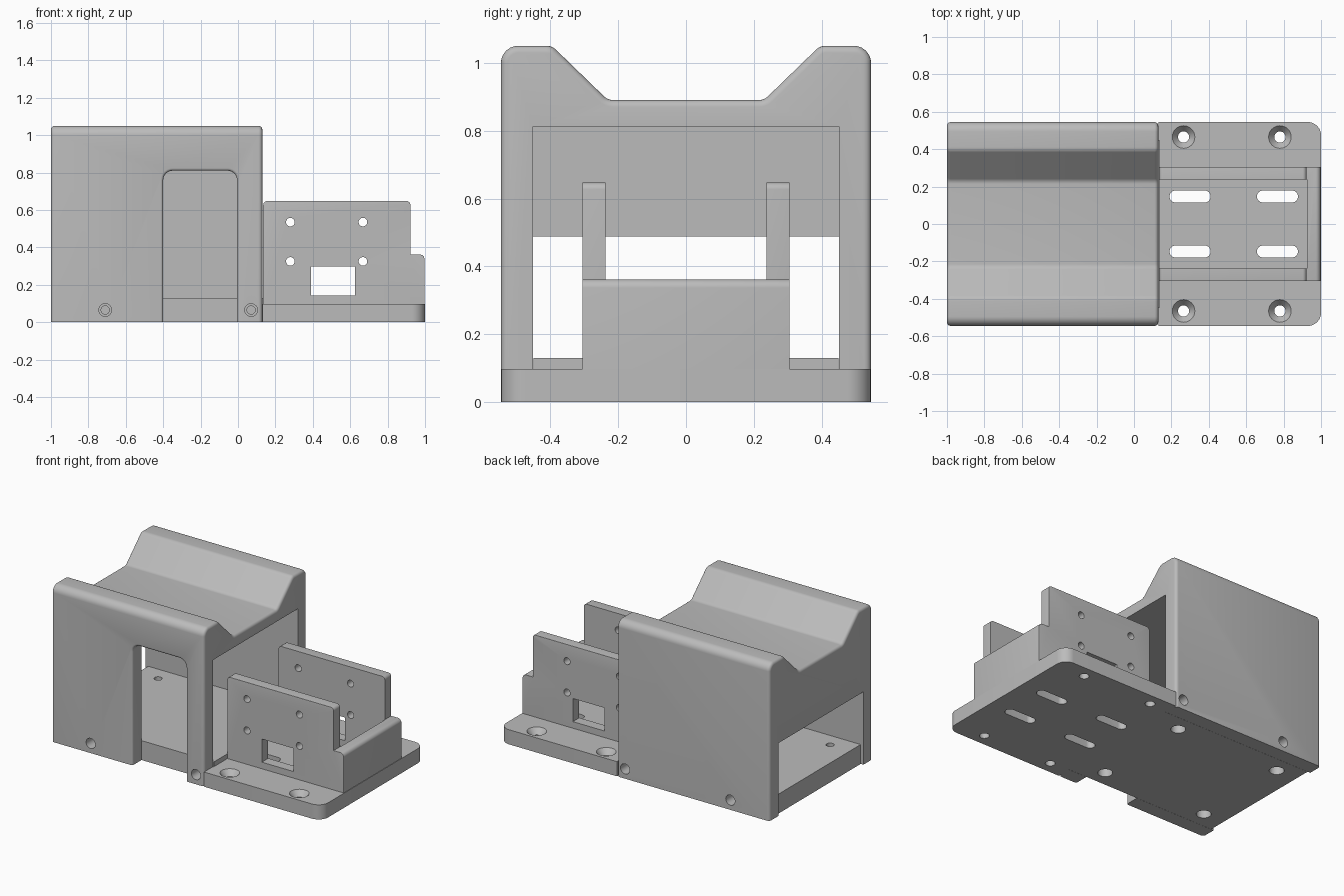
import bpy, bmesh, math
from mathutils import Vector

cube = bpy.data.objects.get("Cube")
if cube:
    bpy.data.objects.remove(cube, do_unlink=True)

grey = bpy.data.materials.new("plain grey")
grey.use_nodes = True
COLOUR = (0.5, 0.5, 0.5, 1)
grey.diffuse_color = COLOUR
grey.node_tree.nodes["Principled BSDF"].inputs["Base Color"].default_value = COLOUR


def rounded(corners, steps=6):
    """Outline from (u, v) or (u, v, radius) corners."""
    out = []
    n = len(corners)
    for i, c in enumerate(corners):
        p = Vector(c[:2])
        if len(c) < 3:
            out.append(p)
            continue
        d1 = (Vector(corners[i - 1][:2]) - p).normalized()
        d2 = (Vector(corners[(i + 1) % n][:2]) - p).normalized()
        half, r = d1.angle(d2) / 2, c[2]
        centre = p + (d1 + d2).normalized() * r / math.sin(half)
        a = p + d1 * r / math.tan(half) - centre
        b = p + d2 * r / math.tan(half) - centre
        out += [centre + a.lerp(b, k / steps).normalized() * r for k in range(steps + 1)]
    return out


def circle(u, v, r, n=32):
    return [(u + r * math.cos(2 * math.pi * k / n), v + r * math.sin(2 * math.pi * k / n))
            for k in range(n)]


def rect(u0, u1, v0, v1):
    return [(u0, v0), (u1, v0), (u1, v1), (u0, v1)]


def loft(name, axis, start, end, outline, outline2=None):
    """Solid between two matching outlines placed along an axis."""
    place = {"X": lambda u, v, w: (w, u, v),
             "Y": lambda u, v, w: (u, w, v),
             "Z": lambda u, v, w: (u, v, w)}[axis]
    bm = bmesh.new()
    a = [bm.verts.new(place(u, v, start)) for u, v in outline]
    b = [bm.verts.new(place(u, v, end)) for u, v in (outline2 or outline)]
    bm.faces.new(a)
    bm.faces.new(b)
    for i in range(len(a)):
        j = (i + 1) % len(a)
        bm.faces.new((a[i], a[j], b[j], b[i]))
    bmesh.ops.recalc_face_normals(bm, faces=bm.faces[:])
    mesh = bpy.data.meshes.new(name)
    bm.to_mesh(mesh)
    bm.free()
    mesh.materials.append(grey)
    obj = bpy.data.objects.new(name, mesh)
    bpy.context.collection.objects.link(obj)
    return obj


def round_edges(obj, rule, size):
    bm = bmesh.new()
    bm.from_mesh(obj.data)
    edges = [e for e in bm.edges if rule(e.verts[0].co, e.verts[1].co)]
    bmesh.ops.bevel(bm, geom=edges, offset=size, segments=4, profile=0.5,
                    affect="EDGES", clamp_overlap=True)
    bm.to_mesh(obj.data)
    bm.free()


def cut(obj, *args):
    cutter = loft("cutter", *args)
    cutter.hide_render = True
    mod = obj.modifiers.new("cut", "BOOLEAN")
    mod.operation = "DIFFERENCE"
    mod.solver = "EXACT"
    mod.object = cutter
    bpy.context.view_layer.objects.active = obj
    bpy.ops.object.modifier_apply(modifier=mod.name)
    bpy.data.objects.remove(cutter, do_unlink=True)


def same(p, q, axis, value):
    return abs(p[axis] - value) < 1e-3 and abs(q[axis] - value) < 1e-3


W = 0.545       # half width
JOIN = 0.13     # where the housing meets the platform

# Housing: valley-topped shell with rounded end edges
half = [(W, 0), (W, 1.05, 0.05), (0.395, 1.05, 0.04), (0.23, 0.89, 0.04)]
mirror = [(-c[0],) + c[1:] for c in reversed(half)]
housing = loft("housing", "X", -1, JOIN, rounded(half + mirror))
round_edges(housing, lambda p, q: (same(p, q, 0, -1) or same(p, q, 0, JOIN))
            and not same(p, q, 2, 0), 0.02)
cut(housing, "X", -0.9, 0.3, rect(-0.45, 0.45, -0.1, 0.812))
cut(housing, "X", -1.1, -0.8, rect(-0.45, 0.45, -0.1, 0.488))
# Doorway on the front wall only
cut(housing, "Y", -0.7, -0.4, rounded(
    [(-0.4, -0.1), (-0.005, -0.1), (-0.005, 0.81, 0.05), (-0.4, 0.81, 0.05)]))
round_edges(housing, lambda p, q: same(p, q, 1, -W) and not same(p, q, 2, 0)
            and all(-0.41 < c.x < 0.005 and c.z < 0.82 for c in (p, q)), 0.014)

# Base: floor of the housing
floor = loft("housing_floor", "Z", 0, 0.13, rect(-0.98, JOIN + 0.005, -0.449, 0.449))
for x in (-0.83, -0.06):
    for y in (-0.34, 0.34):
        cut(floor, "Z", -0.1, 0.3, circle(x, y, 0.025))
        cut(floor, "Z", -0.1, 0.07, circle(x, y, 0.045))

# Side screw holes through the walls, with pilots in the floor
for x in (-0.71, 0.07):
    for s in (-1, 1):
        cut(housing, "Y", s * 0.4, s * 0.7, circle(x, 0.065, 0.034))
        cut(floor, "Y", s * 0.36, s * 0.6, circle(x, 0.065, 0.022))

# Platform with countersunk holes and slots
platform = loft("platform", "Z", 0, 0.098, rounded(
    [(JOIN, -W), (1, -W, 0.07), (1, W, 0.07), (JOIN, W)]))
for x in (0.265, 0.78):
    for y in (-0.465, 0.465):
        cut(platform, "Z", -0.1, 0.3, circle(x, y, 0.03))
        cut(platform, "Z", 0.06, 0.1, circle(x, y, 0.03), circle(x, y, 0.062))
for x in (0.3, 0.767):
    for y in (-0.147, 0.147):
        r = 0.032
        slot = [(x - 0.11, y - r, r * 0.99), (x + 0.11, y - r, r * 0.99),
                (x + 0.11, y + r, r * 0.99), (x - 0.11, y + r, r * 0.99)]
        cut(platform, "Z", -0.1, 0.3, rounded(slot))

# Bracket: two side plates and a low end wall
B = 0.305
bracket = loft("bracket", "Y", -B, B, rounded(
    [(0.135, 0.09), (0.997, 0.09), (0.997, 0.362, 0.025), (0.922, 0.362),
     (0.922, 0.647, 0.02), (0.135, 0.647, 0.02)]))
round_edges(bracket, lambda p, q: (same(p, q, 1, -B) or same(p, q, 1, B))
            and not same(p, q, 2, 0.09) and not same(p, q, 0, 0.135), 0.018)
cut(bracket, "X", 0, 0.924, rect(-0.237, 0.237, -0.1, 1))
cut(bracket, "Y", -0.5, 0.5, rect(0.39, 0.625, 0.142, 0.297))
for x in (0.28, 0.668):
    for z in (0.325, 0.535):
        cut(bracket, "Y", -0.5, 0.5, circle(x, z, 0.023))

# Smooth the fillets and bores, keep hard edges
bpy.ops.object.select_all(action="DESELECT")
for obj in (housing, floor, platform, bracket):
    obj.select_set(True)
    bpy.context.view_layer.objects.active = obj
bpy.ops.object.shade_smooth_by_angle(angle=math.radians(32))
